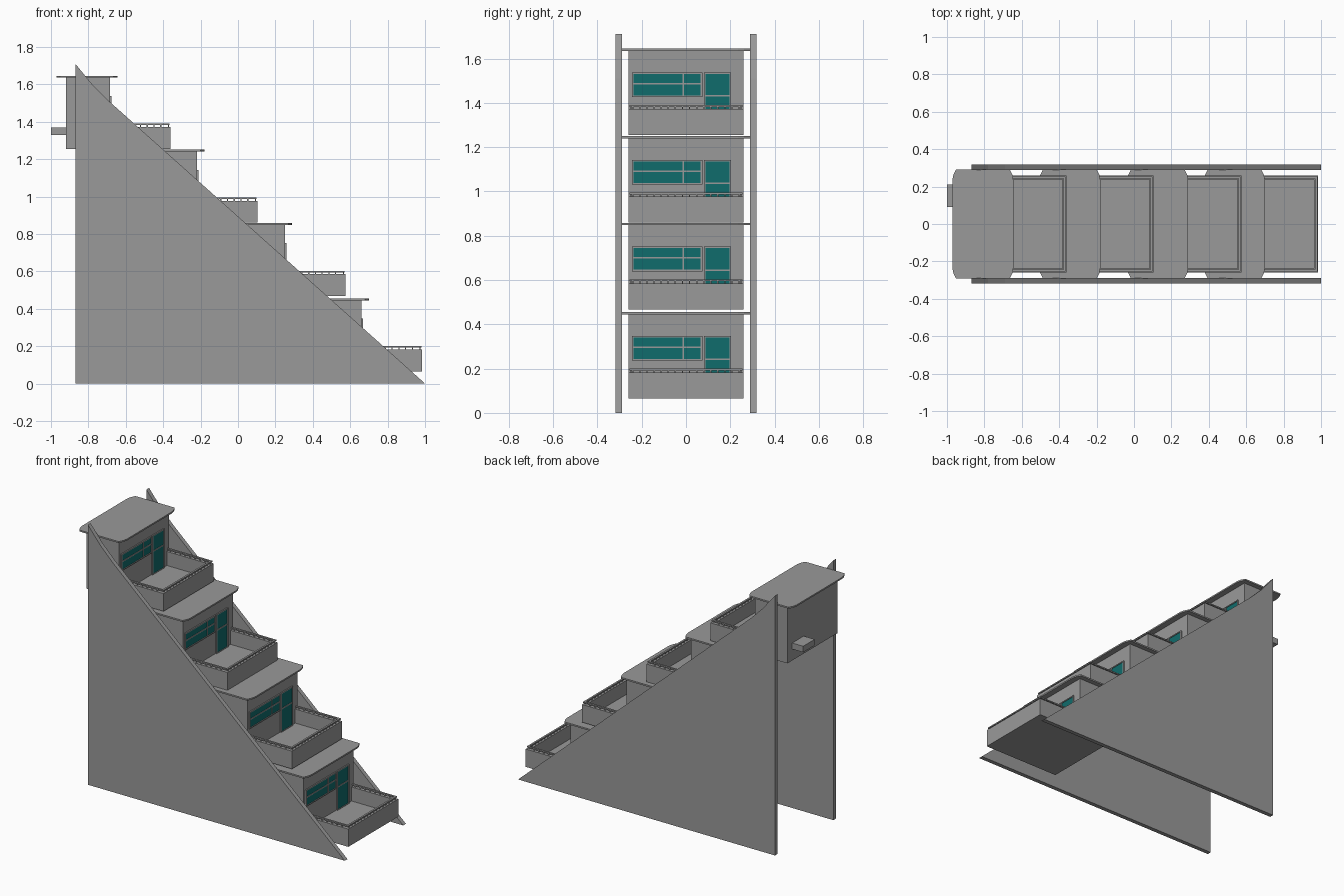
import bpy, bmesh
from mathutils import Matrix, Vector

old = bpy.data.objects.get("Cube")
if old:
    bpy.data.objects.remove(old, do_unlink=True)


def material(name, rgb):
    m = bpy.data.materials.new(name)
    m.use_nodes = True
    m.diffuse_color = (*rgb, 1)
    m.node_tree.nodes["Principled BSDF"].inputs["Base Color"].default_value = (*rgb, 1)
    return m


CONCRETE = material("concrete_grey", (0.32, 0.32, 0.32))
GLASS = material("teal_glass", (0.005, 0.15, 0.15))


def finish(bm, name, mat, offset=(0, 0, 0)):
    bmesh.ops.recalc_face_normals(bm, faces=bm.faces)
    mesh = bpy.data.meshes.new(name)
    bm.to_mesh(mesh)
    bm.free()
    mesh.materials.append(mat)
    ob = bpy.data.objects.new(name, mesh)
    ob.location = offset
    bpy.context.collection.objects.link(ob)
    return ob


def boxes(name, mat, offset, spans):
    """One object from boxes given as (x0, x1, y0, y1, z0, z1)."""
    bm = bmesh.new()
    for x0, x1, y0, y1, z0, z1 in spans:
        mid = Vector((x0 + x1, y0 + y1, z0 + z1)) / 2
        size = Matrix.Diagonal((x1 - x0, y1 - y0, z1 - z0, 1))
        bmesh.ops.create_cube(bm, size=1, matrix=Matrix.Translation(mid) @ size)
    return finish(bm, name, mat, offset)


def prism(name, mat, offset, points, direction):
    """Extrude a closed outline along a direction."""
    bm = bmesh.new()
    face = bm.faces.new([bm.verts.new(p) for p in points])
    out = bmesh.ops.extrude_face_region(bm, geom=[face])
    verts = [v for v in out["geom"] if isinstance(v, bmesh.types.BMVert)]
    bmesh.ops.translate(bm, verts=verts, vec=direction)
    return finish(bm, name, mat, offset)


def u_shape(front, side, width, z0, z1):
    """Three bars running round the open edge of a balcony."""
    return [(front - width, front, -side, side, z0, z1),
            (WALL, front - width, -side, -side + width, z0, z1),
            (WALL, front - width, side - width, side, z0, z1)]


def frame(y0, y1, z0, z1, uprights, crossbars):
    """Outer frame plus dividers on the window wall."""
    t, x0, x1 = 0.007, WALL, WALL + 0.008
    spans = [(x0, x1, y - t / 2, y + t / 2, z0, z1) for y in (y0, y1, *uprights)]
    return spans + [(x0, x1, y0 - t / 2, y1 + t / 2, z - t / 2, z + t / 2)
                    for z in (z0, z1, *crossbars)]


# Sloping side walls
profile = [(-0.87, 0), (1, 0), (-0.69, 1.51), (-0.78, 1.60), (-0.87, 1.71)]
for side, y in (("right", -0.318), ("left", 0.29)):
    prism(side + "_side_wall", CONCRETE, (0, 0, 0), [(x, y, z) for x, z in profile], (0, 0.028, 0))

# Dimensions of the lowest dwelling
WALL, BACK, EDGE, HALF = 0.66, 0.425, 0.985, 0.26
BASE, FLOOR, PARAPET = 0.065, 0.09, 0.182

# Rounded roof outline
quarter = [(0.163, 0.235), (0.158, 0.262), (0.143, 0.292)]
roof_half = quarter + [(-x, y) for x, y in reversed(quarter)]
roof = roof_half + [(x, -y) for x, y in reversed(roof_half)]

offsets = [(0, 0), (-0.41, 0.403), (-0.88, 0.795), (-1.345, 1.19)]
for i, (dx, dz) in enumerate(offsets, 1):
    at, tag = (dx, 0, dz), f"_{i}"
    boxes("room" + tag, CONCRETE, at, [(BACK, WALL, -HALF, HALF, BASE, 0.446)])
    prism("roof" + tag, CONCRETE, at, [(0.537 + x, y, 0.445) for x, y in roof], (0, 0, 0.01))
    boxes("back_vent" + tag, CONCRETE, at, [(0.345, BACK, 0.09, 0.21, 0.14, 0.18)])

    # Balcony floor, parapet and handrail on short posts
    boxes("balcony" + tag, CONCRETE, at,
          [(WALL, EDGE, -HALF, HALF, BASE, FLOOR)] + u_shape(EDGE, HALF, 0.022, FLOOR, PARAPET))
    boxes("handrail" + tag, CONCRETE, at, u_shape(EDGE - 0.005, HALF - 0.005, 0.012, 0.192, 0.2))
    posts = [(EDGE - 0.011, -0.24 + k * 0.48 / 15) for k in range(16)]
    posts += [(WALL + 0.02 + k * 0.036, s * (HALF - 0.011)) for k in range(8) for s in (-1, 1)]
    boxes("rail_posts" + tag, CONCRETE, at,
          [(x - 0.003, x + 0.003, y - 0.003, y + 0.003, PARAPET, 0.192) for x, y in posts])

    # Window and door with their frames
    window, door = (-0.24, 0.07, 0.24, 0.344), (0.084, 0.2, FLOOR, 0.344)
    boxes("window_and_door_glass" + tag, GLASS, at,
          [(WALL, WALL + 0.004, *window), (WALL, WALL + 0.004, *door)])
    boxes("window_frame" + tag, CONCRETE, at, frame(*window, [-0.012], [0.297]))
    boxes("door_frame" + tag, CONCRETE, at, frame(*door, [], [0.242]))
